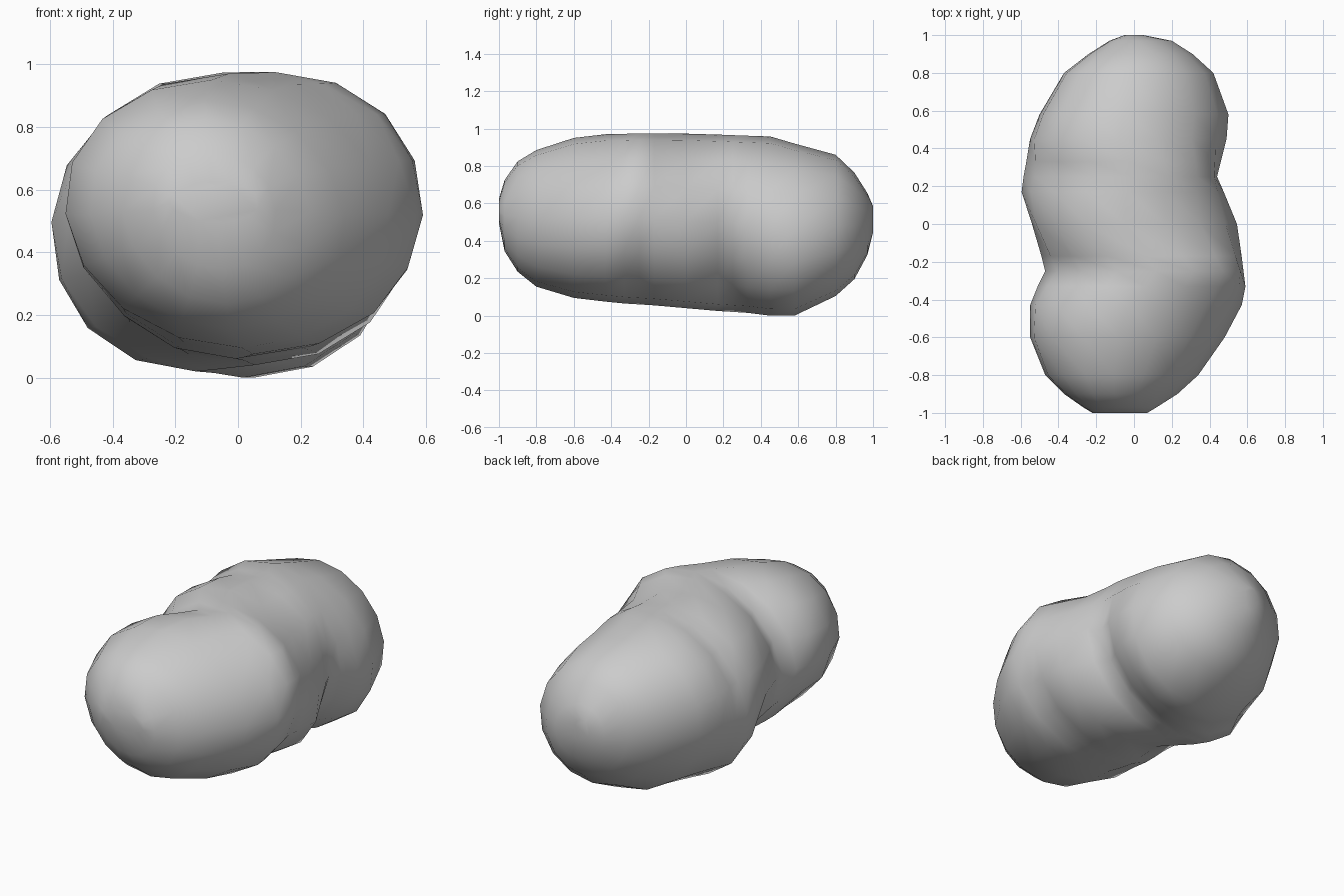
import bpy, bmesh, math

if "Cube" in bpy.data.objects:
    bpy.data.objects.remove(bpy.data.objects["Cube"])

# Cross-sections along the body: y, left, right, bottom, top
SECTIONS = [
    (-1.00, -.22, .07, .50, .63),
    (-.97, -.27, .12, .35, .73),
    (-.90, -.37, .23, .24, .83),
    (-.80, -.47, .34, .16, .89),
    (-.60, -.55, .48, .10, .955),
    (-.43, -.55, .57, .08, .975),
    (-.33, -.51, .59, .07, .977),
    (-.25, -.47, .58, .065, .98),
    (-.17, -.49, .57, .06, .98),
    (.00, -.54, .545, .045, .978),
    (.17, -.595, .475, .03, .973),
    (.25, -.585, .44, .025, .97),
    (.33, -.57, .46, .02, .967),
    (.45, -.55, .49, .005, .963),
    (.58, -.50, .50, .005, .925),
    (.80, -.37, .42, .11, .865),
    (.90, -.24, .31, .20, .77),
    (.97, -.13, .20, .33, .66),
    (1.00, -.05, .05, .45, .59),
]
SIDES = 16


def section_ring(bm, y, left, right, bottom, top):
    # Slanted oval; the slant reverses at the two side notches
    slant = -.05 + .11 * math.exp(-((abs(y) - .25) / .12) ** 2)
    slant *= (top - bottom) / .9
    ring = []
    for i in range(SIDES):
        a = math.tau * i / SIDES
        x = (left + right) / 2 + (right - left) / 2 * math.cos(a) + slant * math.sin(a)
        z = (bottom + top) / 2 + (top - bottom) / 2 * math.sin(a)
        ring.append(bm.verts.new((x, y, z)))
    return ring


# Bean-shaped body lofted from front to back
bm = bmesh.new()
rings = [section_ring(bm, *s) for s in SECTIONS]
for r0, r1 in zip(rings, rings[1:]):
    for i in range(SIDES):
        j = (i + 1) % SIDES
        bm.faces.new((r0[i], r0[j], r1[j], r1[i]))
bm.faces.new(rings[0])
bm.faces.new(rings[-1])
bmesh.ops.recalc_face_normals(bm, faces=bm.faces)
low = min(v.co.z for v in bm.verts)
bmesh.ops.translate(bm, verts=bm.verts, vec=(0, 0, -low))

mesh = bpy.data.meshes.new("bean_body")
bm.to_mesh(mesh)
bm.free()
for p in mesh.polygons:
    p.use_smooth = True
body = bpy.data.objects.new("bean_body", mesh)
bpy.context.collection.objects.link(body)
